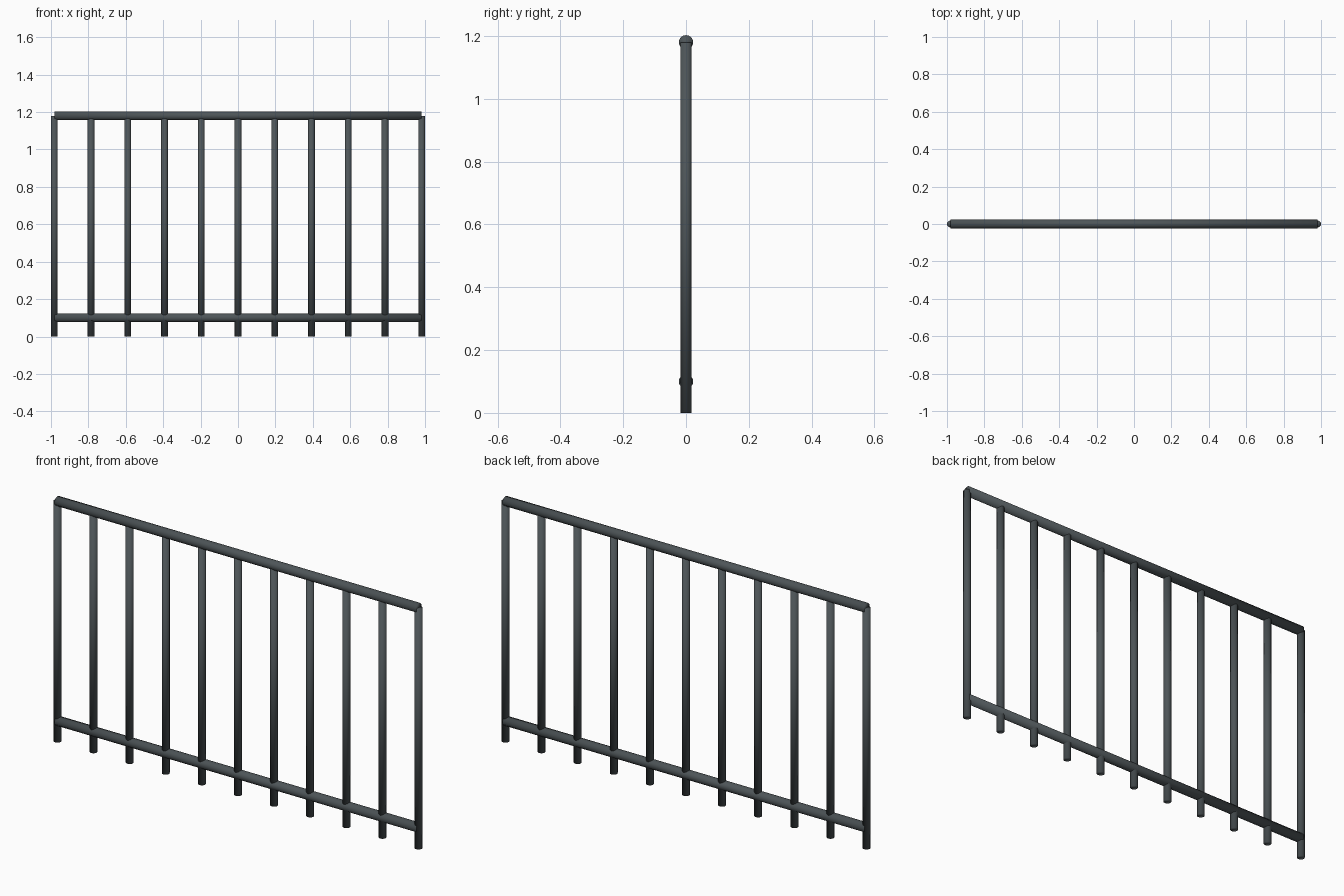
import bpy
import math

cube = bpy.data.objects.get("Cube")
if cube:
    bpy.data.objects.remove(cube, do_unlink=True)

# Painted metal
metal = bpy.data.materials.new("dark_grey_metal")
metal.use_nodes = True
colour = (0.075, 0.09, 0.097, 1)
metal.diffuse_color = colour
metal.node_tree.nodes["Principled BSDF"].inputs["Base Color"].default_value = colour

HALF = 0.982        # distance from centre to the end posts
RAIL_TOP = 1.18
RAIL_LOW = 0.10
POSTS = 11


def tube(name, radius, length, location, rotation=(0, 0, 0)):
    bpy.ops.mesh.primitive_cylinder_add(
        vertices=16, radius=radius, depth=length,
        location=location, rotation=rotation)
    obj = bpy.context.object
    obj.name = name
    obj.data.materials.append(metal)
    # Fully smooth, so shading rolls softly over the tube ends
    bpy.ops.object.shade_smooth()
    return obj


# Upright posts
for i in range(POSTS):
    x = -HALF + 2 * HALF * i / (POSTS - 1)
    tube(f"post_{i + 1}", 0.018, RAIL_TOP, (x, 0, RAIL_TOP / 2))

# Horizontal rails
for name, z in (("top_rail", RAIL_TOP), ("bottom_rail", RAIL_LOW)):
    tube(name, 0.023, 2 * HALF, (0, 0, z), (0, math.pi / 2, 0))
